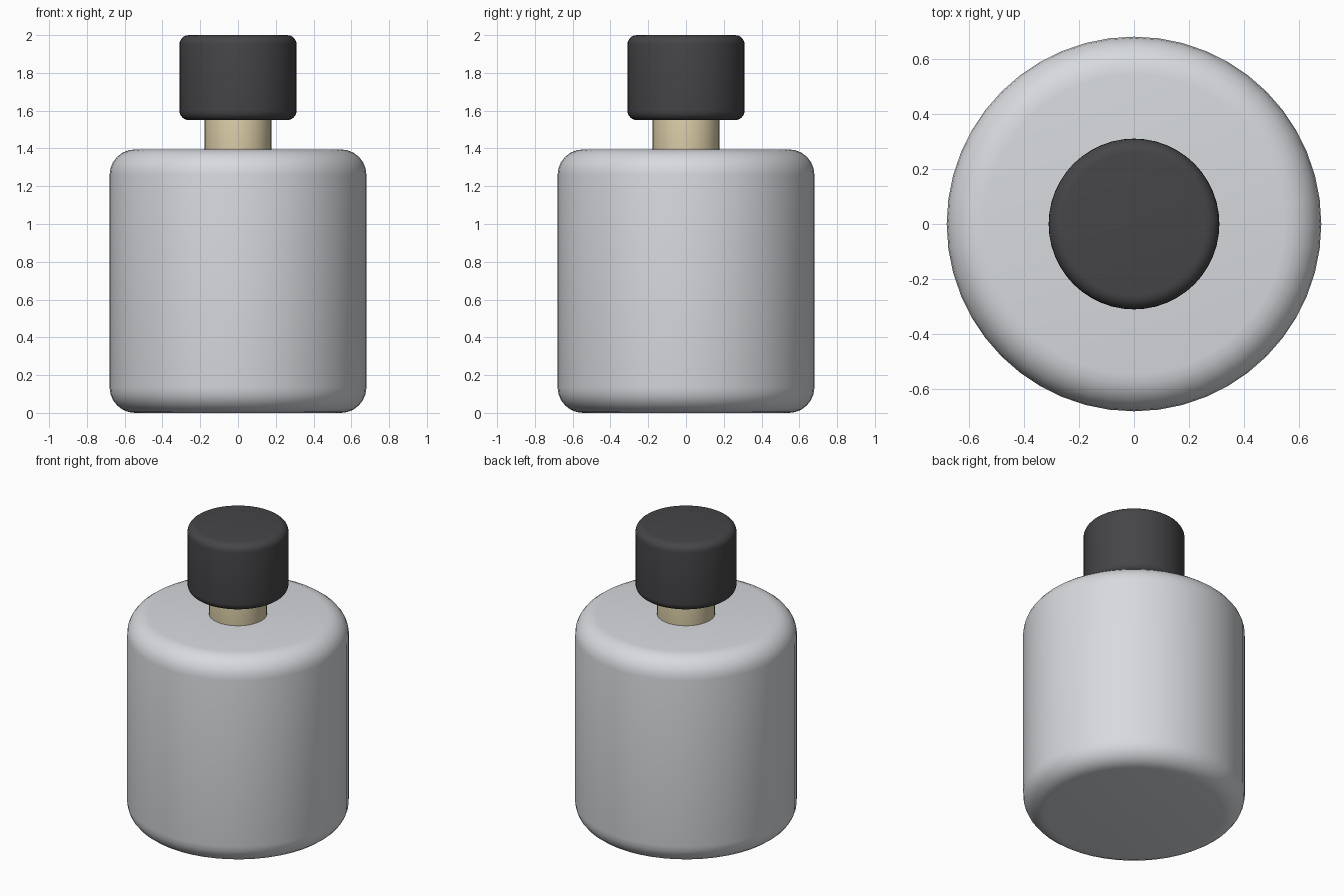
import bpy
import math

if "Cube" in bpy.data.objects:
    bpy.data.objects.remove(bpy.data.objects["Cube"])


def material(name, color):
    mat = bpy.data.materials.new(name)
    mat.diffuse_color = (*color, 1)
    mat.use_nodes = True
    mat.node_tree.nodes["Principled BSDF"].inputs["Base Color"].default_value = mat.diffuse_color
    return mat


def rounded_cylinder(name, radius, z0, z1, bevel, mat=None, sides=32, segments=6):
    bpy.ops.mesh.primitive_cylinder_add(
        vertices=sides, radius=radius, depth=z1 - z0, location=(0, 0, (z0 + z1) / 2))
    obj = bpy.context.object
    obj.name = name
    # Round only the rims, then keep any remaining hard edges crisp
    mod = obj.modifiers.new("rim_round", 'BEVEL')
    mod.width = bevel
    mod.segments = segments
    mod.limit_method = 'ANGLE'
    mod.angle_limit = math.radians(40)
    bpy.ops.object.modifier_apply(modifier=mod.name)
    bpy.ops.object.shade_smooth_by_angle(angle=math.radians(35))
    if mat:
        obj.data.materials.append(mat)
    return obj


# Bottle body
rounded_cylinder("bottle_body", 0.68, 0.0, 1.395, 0.135,
                 material("body_grey", (0.68, 0.70, 0.73)), sides=48)

# Neck between body and cap
rounded_cylinder("neck", 0.178, 1.34, 1.60, 0.03,
                 material("neck_cream", (0.72, 0.62, 0.40)))

# Screw cap
rounded_cylinder("cap", 0.31, 1.55, 2.0, 0.05,
                 material("cap_black", (0.06, 0.06, 0.065)), sides=48)
